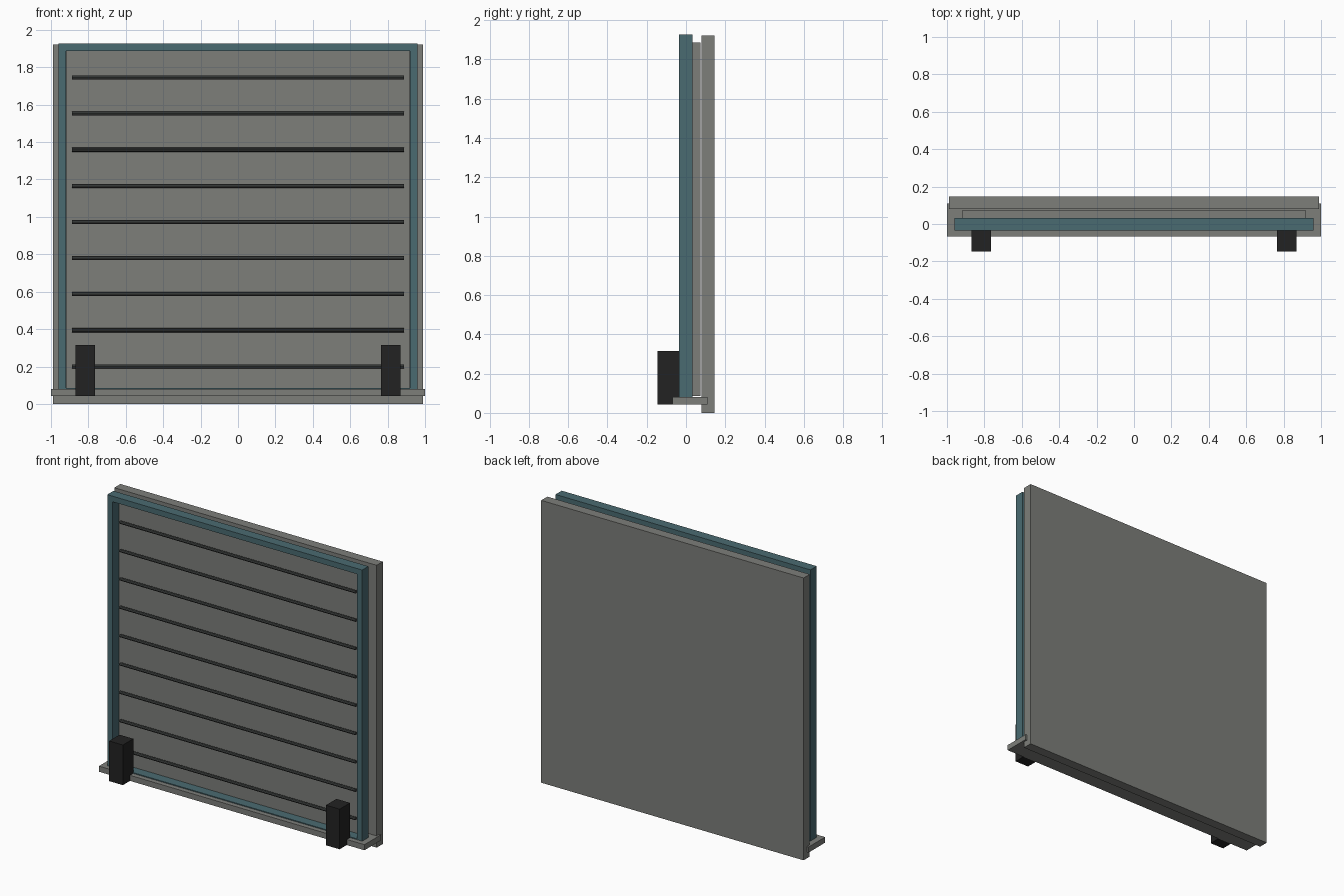
import bpy, math

if "Cube" in bpy.data.objects:
    bpy.data.objects.remove(bpy.data.objects["Cube"])


def material(name, rgb):
    m = bpy.data.materials.new(name)
    m.diffuse_color = (*rgb, 1)
    m.use_nodes = True
    m.node_tree.nodes["Principled BSDF"].inputs["Base Color"].default_value = m.diffuse_color
    return m


GREY = material("warm grey", (0.205, 0.21, 0.195))
TEAL = material("dark teal", (0.068, 0.145, 0.165))
BLACK = material("black", (0.016, 0.016, 0.016))
DARK = material("dark grey", (0.055, 0.06, 0.058))


def box(name, x, y, z, mat):
    """Box from (min, max) ranges on each axis."""
    bpy.ops.mesh.primitive_cube_add(
        size=1, location=[(a + b) / 2 for a, b in (x, y, z)])
    ob = bpy.context.object
    ob.name = name
    ob.scale = [b - a for a, b in (x, y, z)]
    bpy.ops.object.transform_apply(location=False, rotation=False, scale=True)
    ob.data.materials.append(mat)
    return ob


# Back slab, inner panel and sill
box("back_slab", (-0.988, 0.988), (0.08, 0.146), (0, 1.922), GREY)
box("inner_panel", (-0.918, 0.918), (0.03, 0.074), (0.085, 1.886), GREY)
box("sill", (-1, 1), (-0.068, 0.11), (0.042, 0.08), GREY)

# Front frame: one rectangular ring
frame = box("frame", (-0.96, 0.96), (-0.035, 0.032), (0.046, 1.926), TEAL)
hole = box("frame_cutter", (-0.92, 0.92), (-0.2, 0.2), (0.086, 1.888), TEAL)
mod = frame.modifiers.new("opening", 'BOOLEAN')
mod.object = hole
mod.solver = 'EXACT'
bpy.context.view_layer.objects.active = frame
bpy.ops.object.modifier_apply(modifier=mod.name)
bpy.data.objects.remove(hole)

# Horizontal rods
for i in range(9):
    bpy.ops.mesh.primitive_cylinder_add(
        vertices=8, radius=0.0108, depth=1.775,
        location=(0, 0, 0.201 + i * 0.193), rotation=(0, math.pi / 2, 0))
    rod = bpy.context.object
    rod.name = f"rod_{i + 1}"
    rod.data.materials.append(DARK)

# Front blocks at both lower corners
for side, s in (("left", -1), ("right", 1)):
    box(f"{side}_block", tuple(sorted((s * 0.765, s * 0.868))),
        (-0.146, -0.034), (0.043, 0.316), BLACK)
